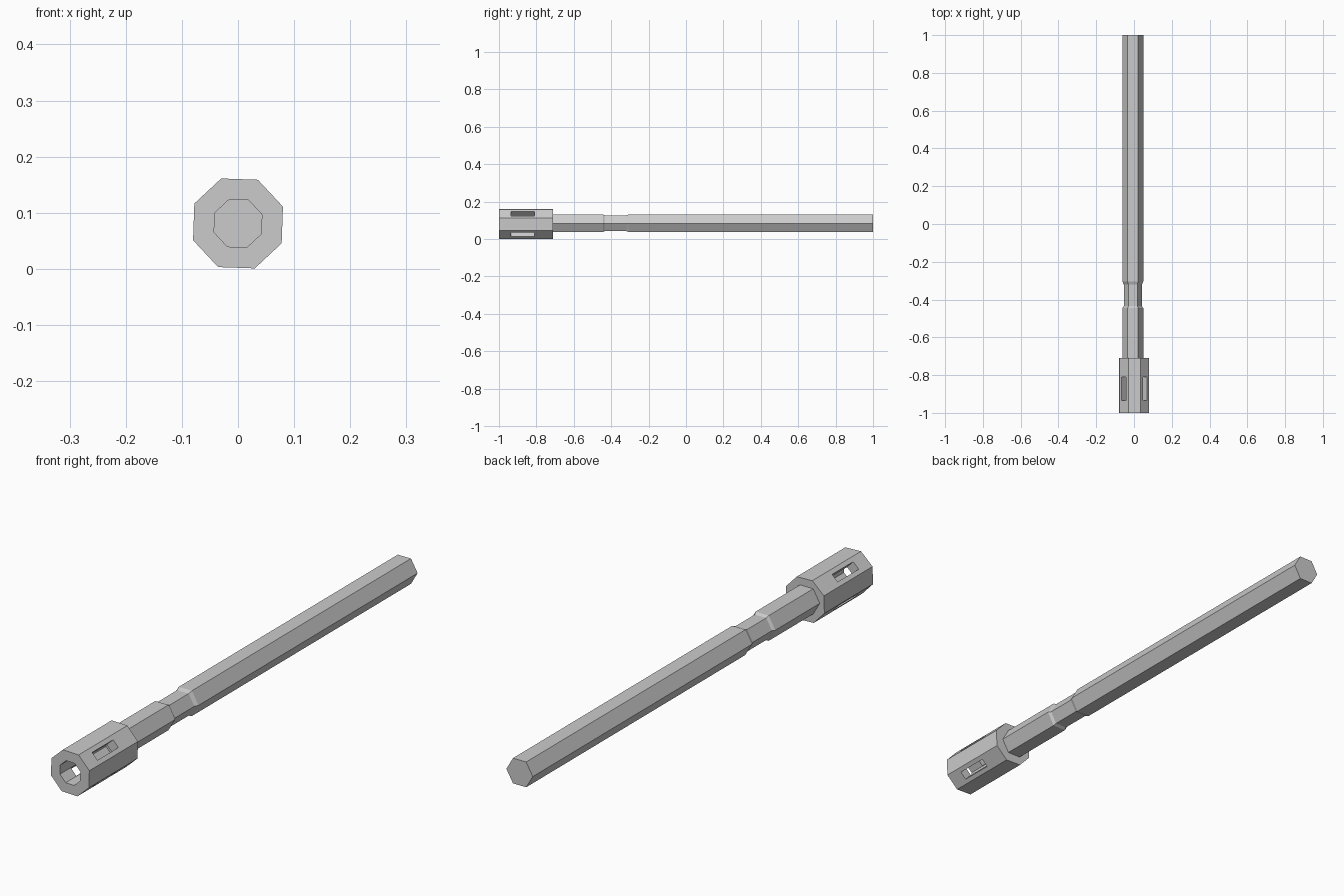
import bpy, bmesh, math
from mathutils import Matrix

if "Cube" in bpy.data.objects:
    bpy.data.objects.remove(bpy.data.objects["Cube"])


def ring(bm, n, r, y, cx, cz, rot):
    return [bm.verts.new((cx + r * math.cos(rot + math.tau * i / n), y,
                          cz + r * math.sin(rot + math.tau * i / n)))
            for i in range(n)]


def lathe(name, n, profile, cx, cz, rot):
    """Loft n-sided rings along y from (radius, y) pairs, capping both ends."""
    bm = bmesh.new()
    rings = [ring(bm, n, r, y, cx, cz, rot) for r, y in profile]
    for a, b in zip(rings, rings[1:]):
        for i in range(n):
            j = (i + 1) % n
            bm.faces.new((a[i], a[j], b[j], b[i]))
    bm.faces.new(rings[0])
    bm.faces.new(rings[-1])
    bmesh.ops.recalc_face_normals(bm, faces=bm.faces)
    mesh = bpy.data.meshes.new(name)
    bm.to_mesh(mesh)
    bm.free()
    obj = bpy.data.objects.new(name, mesh)
    bpy.context.collection.objects.link(obj)
    return obj


# Hexagonal barrel with a narrower neck
lathe("barrel", 6,
      [(0.055, -0.715), (0.055, -0.445), (0.048, -0.435),
       (0.048, -0.32), (0.055, -0.305), (0.055, 1.0)],
      -0.006, 0.084, 0)

# Octagonal muzzle with a blind bore, slightly twisted
twist = math.radians(-2)
muzzle = lathe("muzzle", 8,
               [(0.0455, -0.725), (0.0455, -1.0), (0.0855, -1.0), (0.0855, -0.71)],
               0, 0.081, math.radians(22.5) + twist)

# Vent slots through the four diagonal walls
for k, angle in enumerate((45, 135)):
    bm = bmesh.new()
    bmesh.ops.create_cube(bm, size=1, matrix=Matrix.Translation((0, -0.873, 0.081))
                          @ Matrix.Rotation(-(math.radians(angle) + twist), 4, 'Y')
                          @ Matrix.Diagonal((0.25, 0.125, 0.032, 1)))
    mesh = bpy.data.meshes.new("slot_cutter")
    bm.to_mesh(mesh)
    bm.free()
    cutter = bpy.data.objects.new(f"slot_cutter_{k + 1}", mesh)
    bpy.context.collection.objects.link(cutter)
    cutter.hide_render = True
    cutter.hide_set(True)
    mod = muzzle.modifiers.new(f"slots_{k + 1}", 'BOOLEAN')
    mod.operation = 'DIFFERENCE'
    mod.solver = 'EXACT'
    mod.object = cutter
